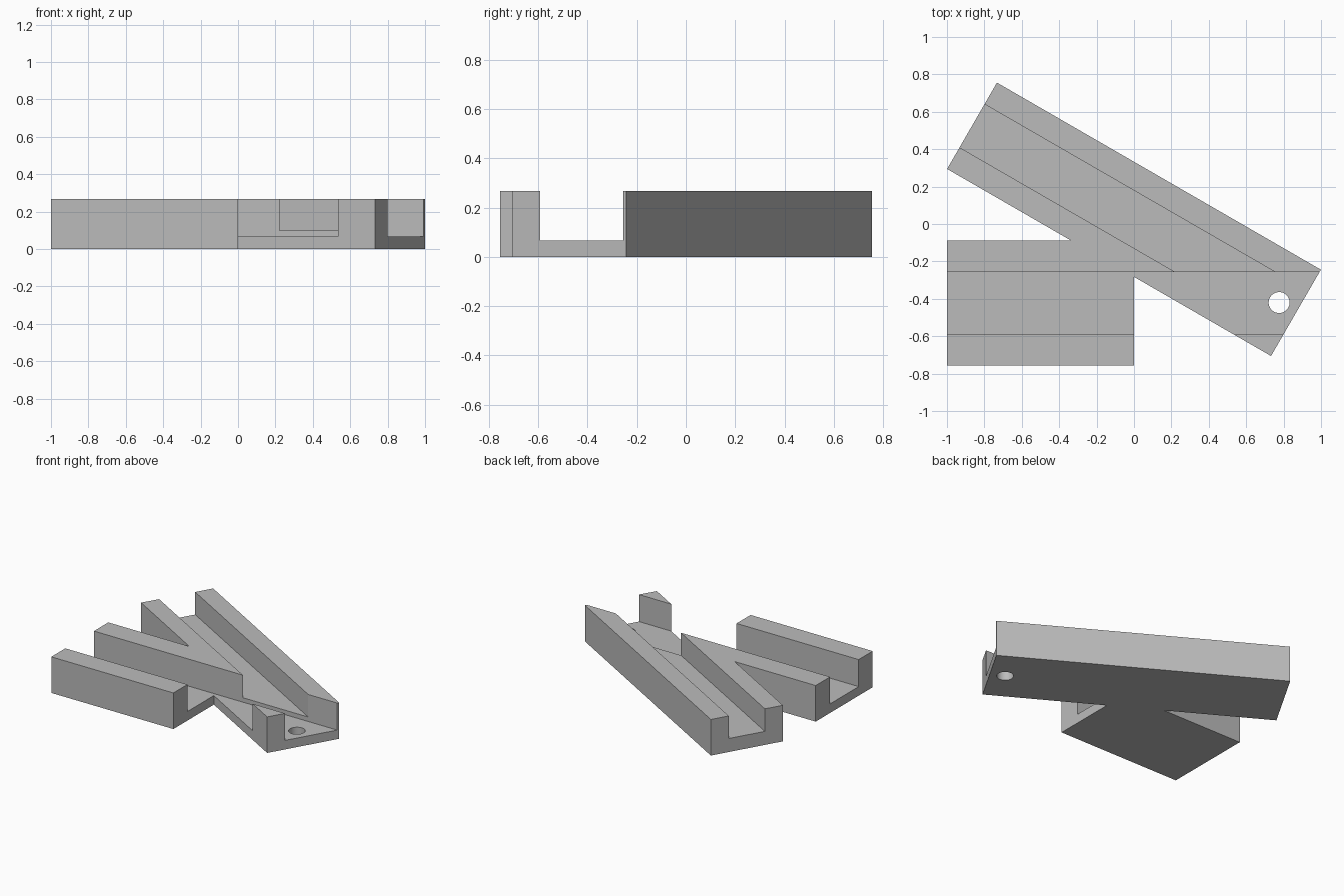
import bpy
import math

# Remove the default cube
cube = bpy.data.objects.get("Cube")
if cube:
    bpy.data.objects.remove(cube, do_unlink=True)

HEIGHT = 0.267
TILT = math.radians(-30)

grey = bpy.data.materials.new("plain_grey")
grey.use_nodes = True
colour = (0.5, 0.5, 0.5, 1.0)
grey.diffuse_color = colour
grey.node_tree.nodes["Principled BSDF"].inputs["Base Color"].default_value = colour


def box(name, centre, size, z_low, z_high, angle=0.0):
    bpy.ops.mesh.primitive_cube_add(
        size=1, location=(*centre, (z_low + z_high) / 2), rotation=(0, 0, angle))
    obj = bpy.context.object
    obj.name = name
    obj.scale = (*size, z_high - z_low)
    bpy.ops.object.transform_apply(location=True, rotation=True, scale=True)
    obj.data.materials.append(grey)
    return obj


def combine(target, tool, operation):
    mod = target.modifiers.new(operation.lower(), "BOOLEAN")
    mod.operation = operation
    mod.solver = "EXACT"
    mod.object = tool
    bpy.context.view_layer.objects.active = target
    bpy.ops.object.modifier_apply(modifier=mod.name)
    bpy.data.objects.remove(tool, do_unlink=True)


# Diagonal bar joined with the straight side block
body = box("channel_block", (0, 0.025), (2.0, 0.533), 0, HEIGHT, TILT)
side = box("side_block", (-0.5, -0.422), (1.0, 0.667), 0, HEIGHT)
combine(body, side, "UNION")

# Diagonal groove, then the deeper straight groove crossing it
combine(body, box("diagonal_groove", (0, 0.025), (2.4, 0.267), 0.1, 0.5, TILT), "DIFFERENCE")
combine(body, box("straight_groove", (0, -0.424), (2.4, 0.335), 0.067, 0.5), "DIFFERENCE")

# Round hole through the floor at the tip
bpy.ops.mesh.primitive_cylinder_add(
    vertices=48, radius=0.056, depth=1, location=(0.776, -0.42, 0))
hole = bpy.context.object
hole.name = "pin_hole"
hole.data.materials.append(grey)
combine(body, hole, "DIFFERENCE")

# Flat faces with a smooth hole wall
bpy.ops.object.select_all(action="DESELECT")
body.select_set(True)
bpy.context.view_layer.objects.active = body
bpy.ops.object.shade_smooth_by_angle(angle=math.radians(30))
